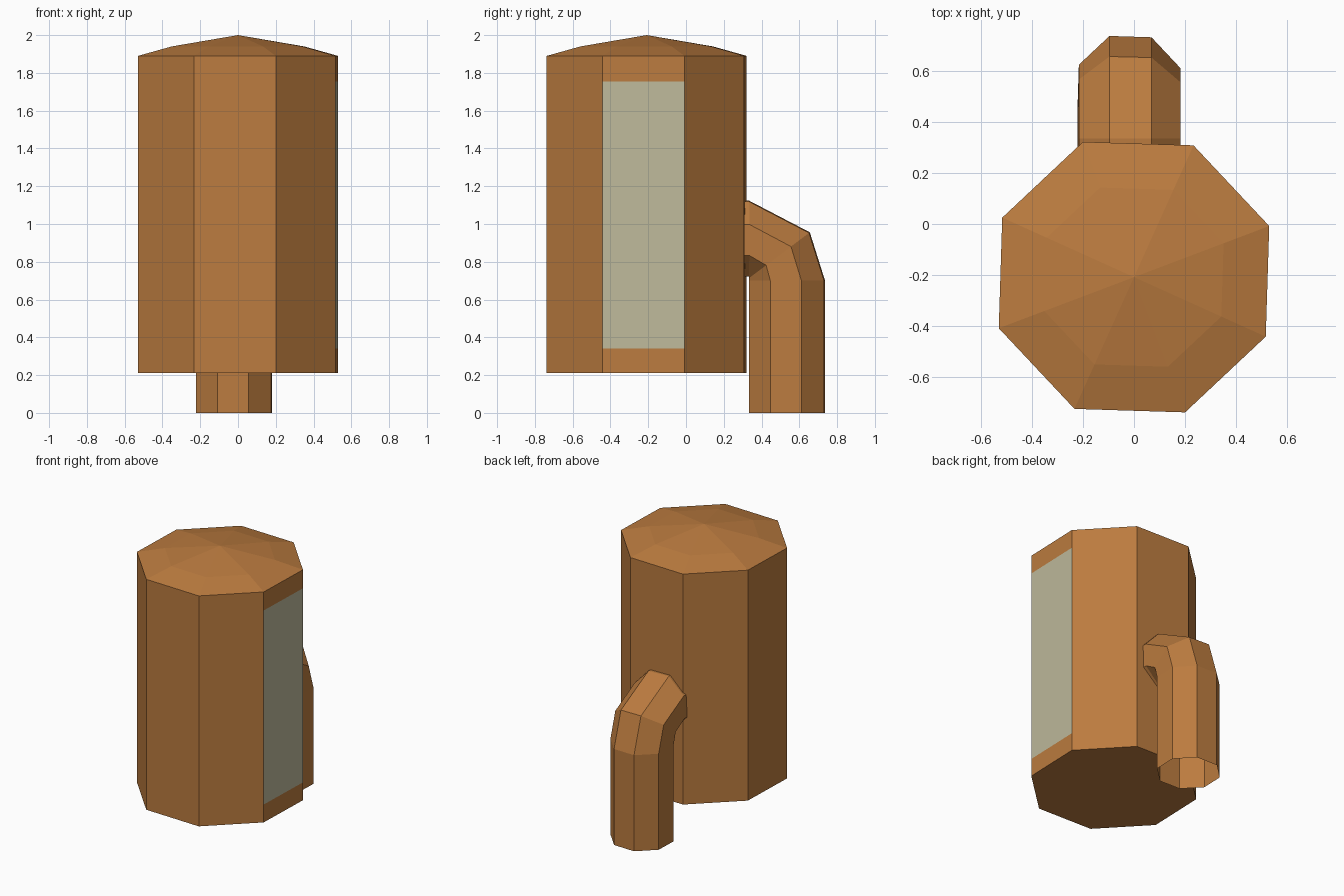
import bpy
from math import cos, sin, radians

if "Cube" in bpy.data.objects:
    bpy.data.objects.remove(bpy.data.objects["Cube"])

TURN = radians(20.7)  # shared twist of both octagons
N = 8


def material(name, color):
    m = bpy.data.materials.new(name)
    m.diffuse_color = (*color, 1)
    m.use_nodes = True
    m.node_tree.nodes["Principled BSDF"].inputs["Base Color"].default_value = m.diffuse_color
    return m


def make(name, verts, faces, mat):
    me = bpy.data.meshes.new(name)
    me.from_pydata(verts, [], faces)
    me.materials.append(mat)
    ob = bpy.data.objects.new(name, me)
    bpy.context.collection.objects.link(ob)
    return ob


def ring(center, radius, tilt=0.0):
    """Octagon around center, tilted about the x axis."""
    cx, cy, cz = center
    pts = []
    for i in range(N):
        a = TURN + i * 2 * 3.14159265 / N
        b = radius * sin(a)
        pts.append((cx + radius * cos(a), cy + b * cos(tilt), cz + b * sin(tilt)))
    return pts


def bridge(count):
    """Quads joining consecutive rings."""
    return [(r * N + i, r * N + (i + 1) % N, (r + 1) * N + (i + 1) % N, (r + 1) * N + i)
            for r in range(count - 1) for i in range(N)]


brown = material("brown", (0.5, 0.2, 0.05))
pale = material("pale_glass", (0.52, 0.49, 0.33))

# Octagonal body with a two-step pitched roof
CY = -0.208
profile = [(0.566, 0.21), (0.566, 0.34), (0.566, 1.755), (0.566, 1.89), (0.375, 1.94)]
verts = [p for r, z in profile for p in ring((0, CY, z), r)]
faces = bridge(len(profile))
window = faces.pop(N + 7)  # opening on the right side
faces.append(tuple(reversed(range(N))))
top = (len(profile) - 1) * N
verts.append((0, CY, 2.0))
faces += [(top + i, top + (i + 1) % N, len(verts) - 1) for i in range(N)]
make("body", verts, faces, brown)

# Pale panel filling the opening
make("window_panel", [verts[i] for i in window], [(0, 1, 2, 3)], pale)

# Bent pipe at the back, open at the bottom
path = [(0.535, 0.0, 0), (0.535, 0.70, 0), (0.495, 0.835, 37), (0.335, 0.922, 90), (0.29, 0.922, 90)]
pipe = [p for y, z, t in path for p in ring((-0.02, y, z), 0.215, radians(t))]
make("pipe", pipe, bridge(len(path)), brown)
